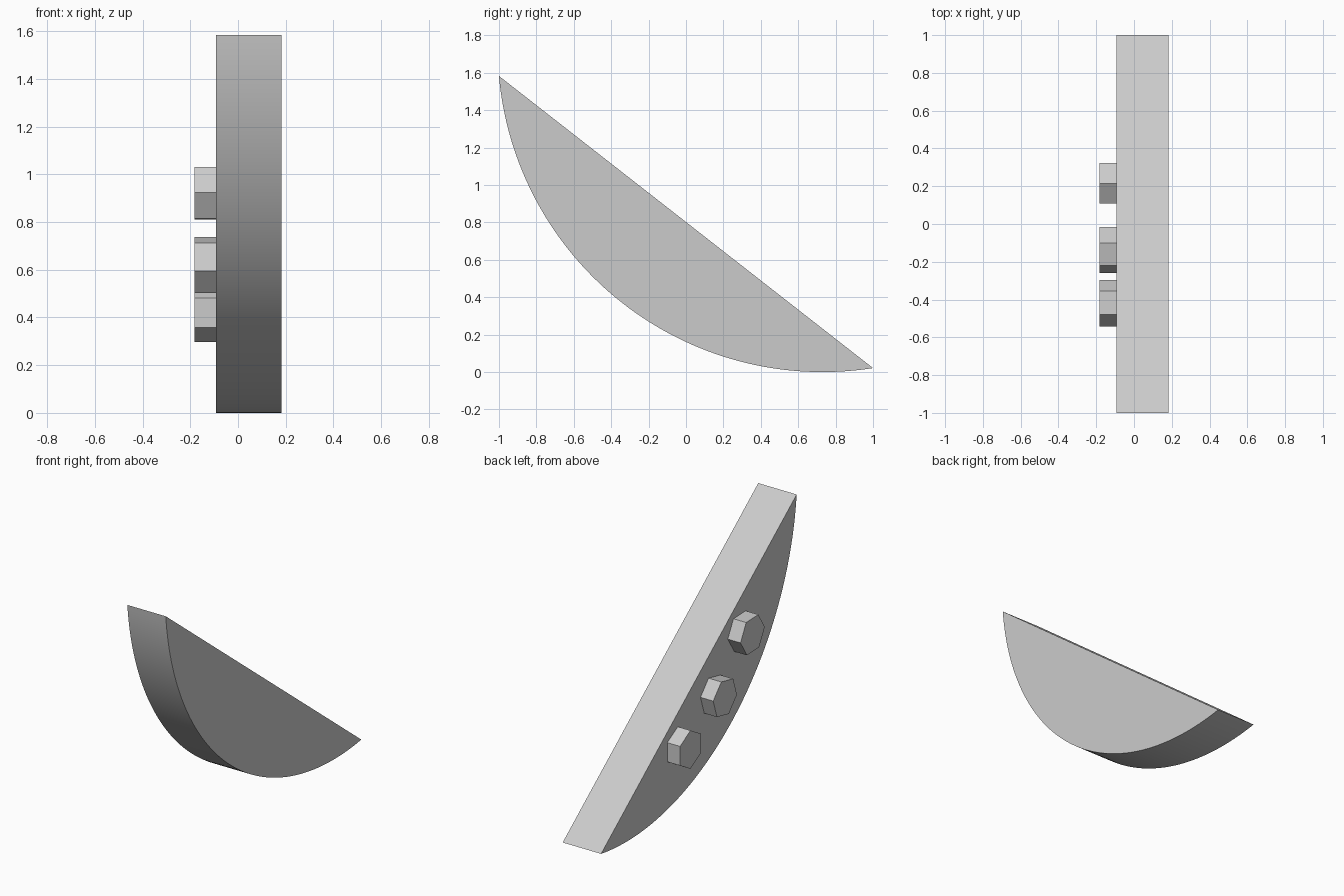
import bpy
import bmesh
from math import sin, cos, atan2, radians, tau
from mathutils import Vector

if "Cube" in bpy.data.objects:
    bpy.data.objects.remove(bpy.data.objects["Cube"], do_unlink=True)

grey = bpy.data.materials.new("light grey")
grey.use_nodes = True
colour = (0.6, 0.6, 0.6, 1)
grey.diffuse_color = colour
grey.node_tree.nodes["Principled BSDF"].inputs["Base Color"].default_value = colour


def extrude_x(name, profile, x0, x1):
    """Solid made from a (y, z) outline, running from x0 to x1."""
    bm = bmesh.new()
    face = bm.faces.new([bm.verts.new((x0, y, z)) for y, z in profile])
    moved = bmesh.ops.extrude_face_region(bm, geom=[face])["geom"]
    verts = [g for g in moved if isinstance(g, bmesh.types.BMVert)]
    bmesh.ops.translate(bm, vec=Vector((x1 - x0, 0, 0)), verts=verts)
    bmesh.ops.recalc_face_normals(bm, faces=bm.faces[:])
    mesh = bpy.data.meshes.new(name)
    bm.to_mesh(mesh)
    bm.free()
    mesh.materials.append(grey)
    obj = bpy.data.objects.new(name, mesh)
    bpy.context.collection.objects.link(obj)
    return obj


# Circular-segment body: an arc closed by a straight sloping chord
radius, cy = 1.737, 0.73
start = atan2(1.583 - radius, -1 - cy) % tau
end = atan2(0.021 - radius, 1 - cy) % tau
steps = 64
angles = [start + (end - start) * i / steps for i in range(steps + 1)]
arc = [(cy + radius * cos(a), radius + radius * sin(a)) for a in angles]
body = extrude_x("segment_body", arc, -0.092, 0.183)
bpy.ops.object.select_all(action="DESELECT")
body.select_set(True)
bpy.context.view_layer.objects.active = body
bpy.ops.object.shade_smooth_by_angle(angle=radians(30))

# Three hexagonal studs on the right side, each turned differently
studs = [("upper_stud", -0.42, 0.92, 58), ("middle_stud", -0.138, 0.62, 12),
         ("lower_stud", 0.215, 0.42, 30)]
for name, y, z, turn in studs:
    hexagon = [(y + 0.124 * cos(radians(turn) + tau * k / 6),
                z + 0.124 * sin(radians(turn) + tau * k / 6)) for k in range(6)]
    extrude_x(name, hexagon, -0.183, -0.092)
